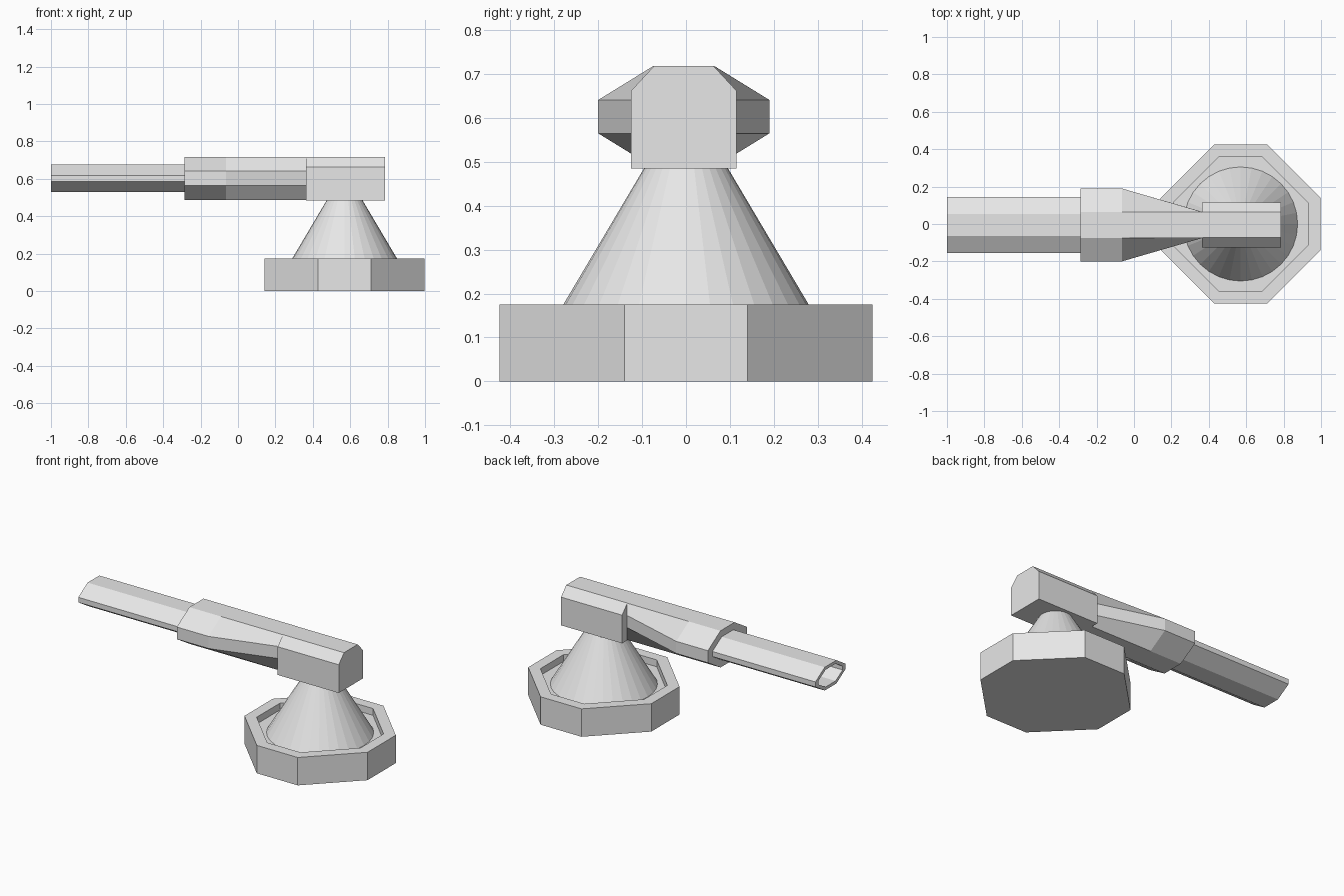
import bpy
import bmesh
import math

if "Cube" in bpy.data.objects:
    bpy.data.objects.remove(bpy.data.objects["Cube"], do_unlink=True)

grey = bpy.data.materials.new("light grey")
grey.use_nodes = True
grey.diffuse_color = (0.8, 0.8, 0.8, 1)
grey.node_tree.nodes["Principled BSDF"].inputs["Base Color"].default_value = (0.8, 0.8, 0.8, 1)

BASE_X = 0.57   # centre of the pedestal
GUN_Y = -0.005  # the gun sits slightly off the pedestal axis
GUN_Z = 0.603   # height of the gun axis


def loft(name, rings):
    """Skin a chain of equal-sized rings and cap both ends."""
    bm = bmesh.new()
    loops = [[bm.verts.new(p) for p in ring] for ring in rings]
    for a, b in zip(loops, loops[1:]):
        for i in range(len(a)):
            j = (i + 1) % len(a)
            bm.faces.new((a[i], a[j], b[j], b[i]))
    bm.faces.new(loops[0])
    bm.faces.new(loops[-1])
    bmesh.ops.recalc_face_normals(bm, faces=bm.faces)
    mesh = bpy.data.meshes.new(name)
    bm.to_mesh(mesh)
    bm.free()
    mesh.materials.append(grey)
    obj = bpy.data.objects.new(name, mesh)
    bpy.context.collection.objects.link(obj)
    return obj


def octagon(w, flat_w, h, flat_h):
    """Eight corners of a chamfered rectangle, given as half sizes."""
    return [(w, -flat_h), (w, flat_h), (flat_w, h), (-flat_w, h),
            (-w, flat_h), (-w, -flat_h), (-flat_w, -h), (flat_w, -h)]


def level(points, z):
    return [(BASE_X + x, y, z) for x, y in points]


def section(points, x, z=GUN_Z):
    return [(x, GUN_Y + y, z + h) for y, h in points]


# Octagonal base with a shallow recess in its top
outer = octagon(0.427, 0.142, 0.425, 0.14)
inner = octagon(0.36, 0.115, 0.36, 0.115)
loft("base", [level(outer, 0), level(outer, 0.175), level(inner, 0.175), level(inner, 0.132)])

# Conical pedestal
SIDES = 32
circle = [(math.cos(2 * math.pi * i / SIDES), math.sin(2 * math.pi * i / SIDES)) for i in range(SIDES)]
loft("pedestal", [level([(r * x, r * y) for x, y in circle], z)
                  for r, z in ((0.305, 0.132), (0.094, 0.488))])

# Rear block with chamfered upper edges
block = [(-0.12, 0.485), (0.12, 0.485), (0.12, 0.662), (0.068, 0.718), (-0.068, 0.718), (-0.12, 0.662)]
loft("rear_block", [section(block, x, 0) for x in (0.363, 0.787)])

# Housing: faceted in front, tapering to a narrow neck at the rear block
wide = octagon(0.195, 0.07, 0.115, 0.038)
narrow = octagon(0.07, 0.0695, 0.115, 0.038)
loft("housing", [section(wide, -0.285), section(wide, -0.065), section(narrow, 0.365)])

# Hollow flattened barrel
tube = octagon(0.15, 0.058, 0.073, 0.016)
bore = octagon(0.12, 0.05, 0.054, 0.012)
loft("barrel", [section(tube, -0.283), section(tube, -1), section(bore, -1), section(bore, -0.3)])
